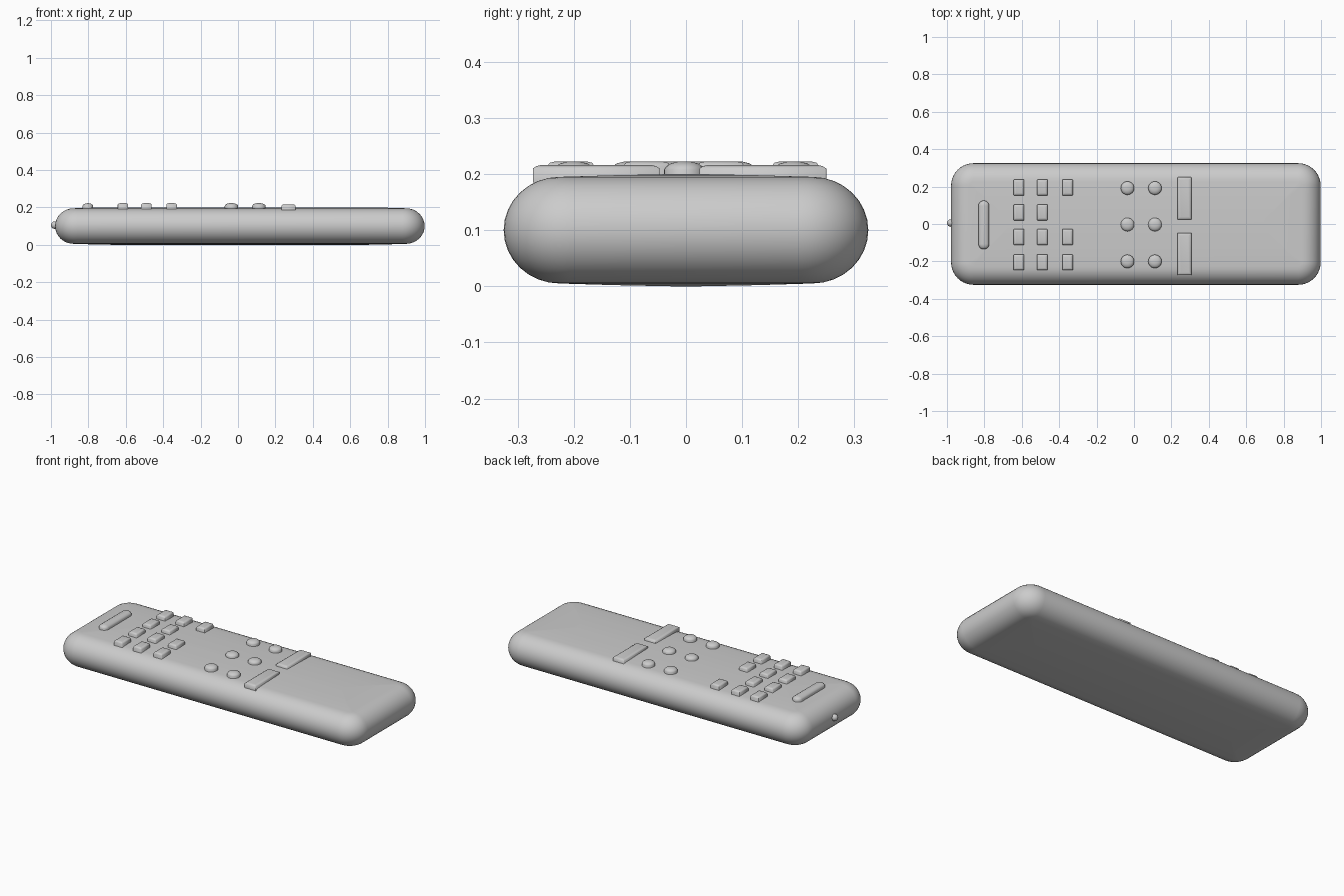
import bpy, bmesh, math

if "Cube" in bpy.data.objects:
    bpy.data.objects.remove(bpy.data.objects["Cube"], do_unlink=True)

grey = bpy.data.materials.new("plain grey")
grey.use_nodes = True
grey.diffuse_color = (0.6, 0.6, 0.6, 1)
grey.node_tree.nodes["Principled BSDF"].inputs["Base Color"].default_value = (0.6, 0.6, 0.6, 1)


def finish(obj, angle):
    obj.data.materials.append(grey)
    bpy.ops.object.select_all(action='DESELECT')
    obj.select_set(True)
    bpy.context.view_layer.objects.active = obj
    bpy.ops.object.shade_smooth_by_angle(angle=math.radians(angle))


def rounded_outline(hx, hy, radius, segs):
    """Rounded rectangle with half sizes hx, hy."""
    pts = []
    for k, (sx, sy) in enumerate([(1, 1), (-1, 1), (-1, -1), (1, -1)]):
        for i in range(segs + 1):
            a = (k + i / segs) * math.pi / 2
            pts.append((sx * (hx - radius) + radius * math.cos(a),
                        sy * (hy - radius) + radius * math.sin(a)))
    return pts


def loft(name, centre, half, radius, profile, segs=8, angle=40):
    """Stack rounded outlines; profile is a list of (inset, z)."""
    bm = bmesh.new()
    rings = []
    for inset, z in profile:
        outline = rounded_outline(half[0] - inset, half[1] - inset,
                                  max(radius - inset, 0.001), segs)
        rings.append([bm.verts.new((x, y, z)) for x, y in outline])
    n = len(rings[0])
    for low, high in zip(rings, rings[1:]):
        for i in range(n):
            j = (i + 1) % n
            bm.faces.new((low[i], low[j], high[j], high[i]))
    bm.faces.new(rings[0][::-1])
    bm.faces.new(rings[-1])
    bmesh.ops.remove_doubles(bm, verts=bm.verts, dist=0.00005)
    bmesh.ops.recalc_face_normals(bm, faces=bm.faces)
    mesh = bpy.data.meshes.new(name)
    bm.to_mesh(mesh)
    bm.free()
    obj = bpy.data.objects.new(name, mesh)
    obj.location = (centre[0], centre[1], 0)
    bpy.context.collection.objects.link(obj)
    finish(obj, angle)
    return obj


# Body: fully rounded edge with a slight crown above and below
edge = []
for i in range(17):
    t = math.pi * (i / 16 - 0.5)
    edge.append((0.1 * (1 - math.cos(t)), 0.1 + 0.095 * math.sin(t)))
body_profile = [(0.3, 0), (0.2, 0.002)] + edge + [(0.2, 0.198), (0.3, 0.2)]
loft("body", (0.01, 0), (0.988, 0.325), 0.12, body_profile, segs=10)

# Keypad: one gap in the last column
key_profile = [(0, 0.17), (0, 0.214), (0.004, 0.22), (0.012, 0.222)]
for col, x in enumerate((-0.615, -0.49, -0.355)):
    for row, y in enumerate((0.195, 0.062, -0.07, -0.205)):
        if (col, row) != (2, 1):
            loft(f"key_{col}_{row}", (x, y), (0.028, 0.042), 0.002,
                 key_profile, segs=1, angle=60)

# Round buttons with domed tops
dome = [(0, 0.18), (0, 0.208), (0.004, 0.214), (0.012, 0.219), (0.024, 0.222)]
for col, x in enumerate((-0.035, 0.112)):
    for row, y in enumerate((0.192, -0.003, -0.2)):
        loft(f"round_button_{col}_{row}", (x, y), (0.036, 0.036), 0.036, dome, angle=60)

# Long power button
loft("power_button", (-0.803, -0.005), (0.029, 0.13), 0.029, dome, angle=60)

# Two rocker buttons
rocker = [(0, 0.185), (0, 0.21), (0.006, 0.214), (0.014, 0.216)]
for side, y in (("back", 0.137), ("front", -0.16)):
    loft(f"rocker_button_{side}", (0.27, y), (0.037, 0.113), 0.002,
         rocker, segs=1, angle=60)

# Signal bulb on the end
bpy.ops.mesh.primitive_uv_sphere_add(segments=16, ring_count=10, radius=0.02,
                                     location=(-0.98, 0.005, 0.105))
bulb = bpy.context.object
bulb.name = "signal_bulb"
finish(bulb, 60)
